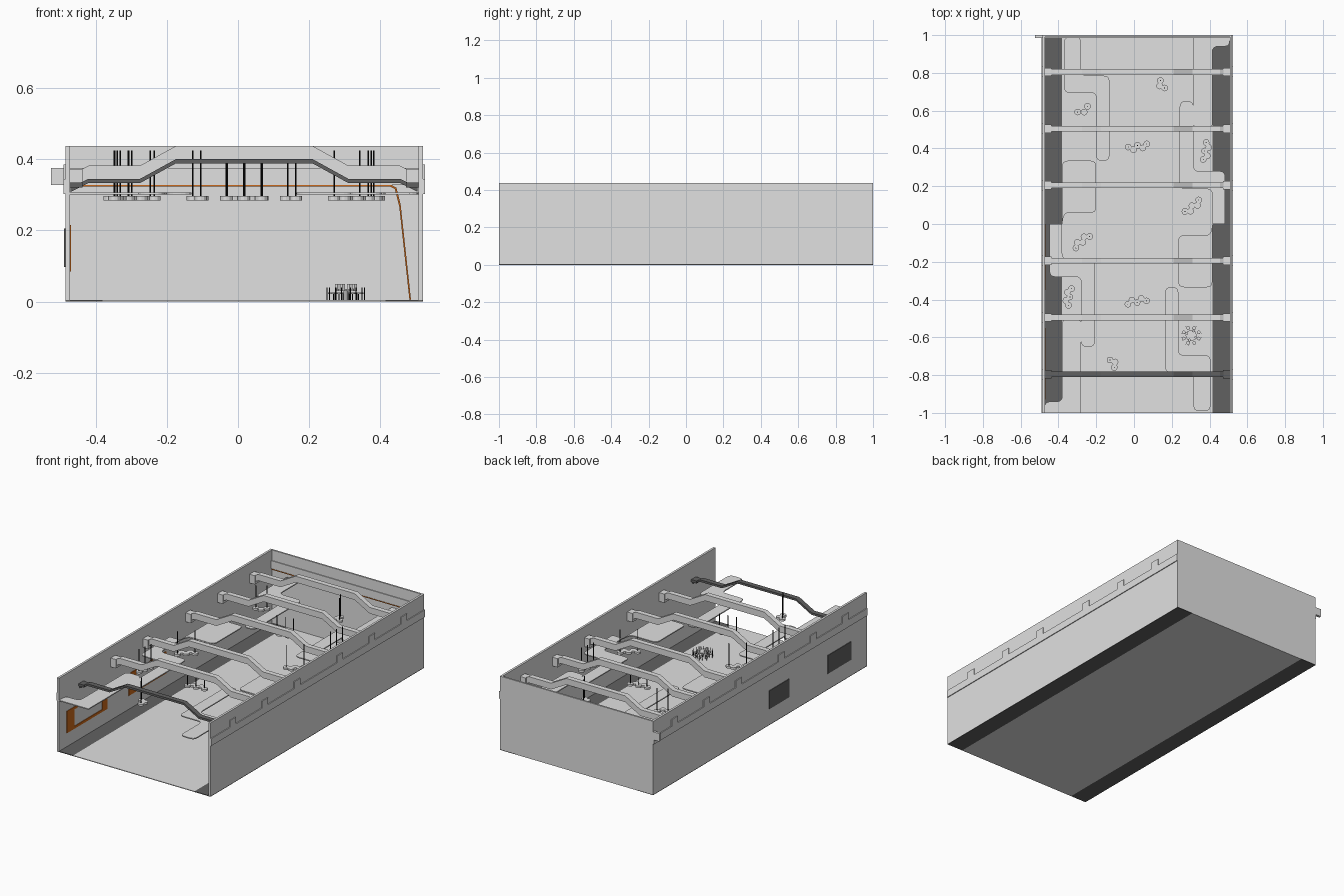
import bpy, bmesh, math
from mathutils import Vector

if "Cube" in bpy.data.objects:
    bpy.data.objects.remove(bpy.data.objects["Cube"])

CX = 0.0175  # room axis; the layout has half-turn symmetry about it


def mat(name, rgb):
    m = bpy.data.materials.new(name)
    m.diffuse_color = (*rgb, 1)
    m.use_nodes = True
    m.node_tree.nodes["Principled BSDF"].inputs["Base Color"].default_value = m.diffuse_color
    return m


LIGHT = mat("light_grey", (0.75, 0.75, 0.75))
DARK = mat("dark_grey", (0.12, 0.12, 0.12))
BLACK = mat("black", (0.005, 0.005, 0.005))
ORANGE = mat("orange", (0.6, 0.14, 0.01))


def finish(name, bm, m):
    bmesh.ops.recalc_face_normals(bm, faces=bm.faces)
    me = bpy.data.meshes.new(name)
    bm.to_mesh(me)
    bm.free()
    me.materials.append(m)
    ob = bpy.data.objects.new(name, me)
    bpy.context.collection.objects.link(ob)
    return ob


def add_box(bm, x0, x1, y0, y1, z0, z1):
    vs = bmesh.ops.create_cube(bm, size=1)["verts"]
    for v in vs:
        v.co = Vector((x1 if v.co.x > 0 else x0, y1 if v.co.y > 0 else y0, z1 if v.co.z > 0 else z0))


def boxes(name, m, *dims):
    bm = bmesh.new()
    for d in dims:
        add_box(bm, *d)
    return finish(name, bm, m)


def add_prism(bm, pts, vec):
    f = bm.faces.new([bm.verts.new(p) for p in pts])
    ext = bmesh.ops.extrude_face_region(bm, geom=[f])["geom"]
    bmesh.ops.translate(bm, vec=vec, verts=[g for g in ext if isinstance(g, bmesh.types.BMVert)])


def add_cyl(bm, x, y, z0, z1, r, n):
    vs = bmesh.ops.create_cone(bm, cap_ends=True, segments=n, radius1=r, radius2=r, depth=z1 - z0)["verts"]
    bmesh.ops.translate(bm, vec=(x, y, (z0 + z1) / 2), verts=vs)


def rounded(pts, r=0.03):
    # round the corners that do not lie on the room's end or middle lines
    out = []
    for i, p in enumerate(pts):
        p = Vector(p)
        if abs(p.y) in (0.0, 0.99, 1.0):
            out.append(p)
            continue
        a, b = Vector(pts[i - 1]) - p, Vector(pts[(i + 1) % len(pts)]) - p
        k = min(r, a.length / 2.1, b.length / 2.1)
        s, e = p + a.normalized() * k, p + b.normalized() * k
        for t in (0, 0.25, 0.5, 0.75, 1):
            out.append(s * (1 - t) ** 2 + p * 2 * t * (1 - t) + e * t * t)
    return out


# floor with dark side strips
boxes("floor", LIGHT, (-0.38, 0.415, -1, 1, 0, 0.004))
boxes("floor_strips", DARK, (-0.485, -0.38, -1, 1, 0, 0.004), (0.415, 0.52, -1, 1, 0, 0.004))

# walls, front left open
boxes("side_walls", LIGHT, (-0.485, -0.472, -1, 1, 0.004, 0.437), (0.507, 0.52, -1, 1, 0.004, 0.437))
boxes("back_wall", LIGHT, (-0.472, 0.507, 0.99, 1, 0.004, 0.437))
boxes("back_ledge", LIGHT, (-0.525, 0.507, 0.985, 1, 0.328, 0.375))

# outer rails with a raised tab at each beam
beam_y = (0.805, 0.505, 0.205, -0.195, -0.495, -0.795)
rails = []
for x0, x1 in ((-0.49, -0.485), (0.52, 0.525)):
    rails.append((x0, x1, -1, 1, 0.302, 0.345))
    rails += [(x0, x1, y - 0.028, y + 0.028, 0.345, 0.385) for y in beam_y]
boxes("outer_rails", LIGHT, *rails)

# roof beams: raised in the middle, flared at the ends
half = [(0.505, 0.32), (0.455, 0.345), (0.31, 0.345), (0.21, 0.4)]
bottom = half + [(2 * CX - x, z) for x, z in reversed(half)]
for i, y in enumerate(beam_y):
    front = i == len(beam_y) - 1
    h = 0.012 if front else 0.037
    bm = bmesh.new()
    low = [(x, z - 0.012 if front else z) for x, z in bottom]
    prof = low + [(x, z + h) for x, z in reversed(low)]
    add_prism(bm, [(x, y - 0.015, z) for x, z in prof], (0, 0.03, 0))
    for s in (-1, 1):
        e = sorted((CX + s * 0.455, CX + s * 0.49))
        add_box(bm, e[0], e[1], y - 0.022, y + 0.022, 0.32, 0.335 if front else 0.372)
    finish("front_beam" if front else "roof_beam", bm, DARK if front else LIGHT)

# hanging ceiling panels, left side; the right side is a half turn of it
panels = [
    [(-0.37, 0.99), (-0.37, 0.695), (-0.2, 0.695), (-0.2, 0.335), (-0.13, 0.335), (-0.13, 0.785),
     (-0.28, 0.785), (-0.28, 0.99)],
    [(-0.38, 0.335), (-0.2, 0.335), (-0.2, 0.06), (-0.37, 0.06), (-0.38, 0.0)],
    [(-0.447, 0.0), (-0.447, -0.28), (-0.28, -0.28), (-0.28, -0.65), (-0.207, -0.65), (-0.207, -0.185),
     (-0.38, -0.185), (-0.38, 0.0)],
    [(-0.38, -0.5), (-0.38, -0.94), (-0.472, -0.94), (-0.472, -1.0), (-0.28, -1.0), (-0.28, -0.5)],
]
for pts in panels:
    shape = rounded(pts)
    for side in ("left", "right"):
        bm = bmesh.new()
        add_prism(bm, [(p.x, p.y, 0.301) if side == "left" else (2 * CX - p.x, -p.y, 0.301) for p in shape],
                  (0, 0, 0.006))
        finish(side + "_ceiling_panel", bm, LIGHT)

# lamp clusters: overlapping discs hung on thin rods (x, y, angle, length, rod count)
lamps = [(0.143, 0.735, -60, 0.045, 2), (-0.268, 0.6, 30, 0.06, 2), (0.02, 0.407, 10, 0.1, 3),
         (0.383, 0.385, 80, 0.09, 3), (0.312, 0.09, 40, 0.095, 2)]
lamps += [(2 * CX - x, -y, a + 180, l, n) for x, y, a, l, n in lamps if (x, y) != (-0.268, 0.6)]
for x, y, a, l, n in lamps:
    c, s = math.cos(math.radians(a)), math.sin(math.radians(a))
    discs, rods = bmesh.new(), bmesh.new()
    count = max(3, round(l / 0.025) + 1)
    spots = []
    for i in range(count):
        u, w = (i / (count - 1) - 0.5) * l, 0.009 * (-1) ** i
        spots.append((x + u * c - w * s, y + u * s + w * c))
    for px, py in spots:
        add_cyl(discs, px, py, 0.284, 0.296, 0.0175, 12)
    for px, py in (spots[0], spots[-1], spots[count // 2])[:n]:
        add_cyl(rods, px, py, 0.296, 0.39 if abs(x - CX) < 0.1 else 0.425, 0.0025, 6)
    finish("lamp_discs", discs, LIGHT)
    finish("lamp_rods", rods, BLACK)

# round table with stools on the floor
TX, TY = 0.303, -0.59
table, seats, legs = bmesh.new(), bmesh.new(), bmesh.new()
add_cyl(table, TX, TY, 0.03, 0.036, 0.03, 8)
add_cyl(table, TX, TY, 0.004, 0.03, 0.007, 8)
for i in range(8):
    a = math.pi * (i + 0.5) / 4
    c, s = math.cos(a), math.sin(a)
    add_cyl(seats, TX + 0.043 * c, TY + 0.043 * s, 0.022, 0.026, 0.01, 8)
    if i % 2:
        add_cyl(table, TX + 0.026 * c, TY + 0.026 * s, 0.03, 0.05, 0.008, 6)
    for da in (-0.16, 0.16):
        for r in (0.036, 0.054):
            add_cyl(legs, TX + r * math.cos(a + da), TY + r * math.sin(a + da), 0.004, 0.026 if r < 0.05 else 0.04,
                    0.0015, 4)
finish("table", table, LIGHT)
finish("stool_seats", seats, LIGHT)
finish("stool_legs", legs, BLACK)

# dark plates outside the left wall, orange frames inside it
boxes("outer_wall_plates", DARK, (-0.489, -0.485, -0.27, -0.085, 0.097, 0.205),
      (-0.489, -0.485, -0.85, -0.63, 0.097, 0.205))
frames = []
for y0, y1 in ((-0.93, -0.55), (-0.35, 0.0)):
    frames += [(-0.472, -0.469, y0, y0 + 0.07, 0.085, 0.215), (-0.472, -0.469, y1 - 0.05, y1, 0.085, 0.215),
               (-0.472, -0.469, y0 + 0.07, y1 - 0.05, 0.085, 0.1), (-0.472, -0.469, y0 + 0.07, y1 - 0.05, 0.2, 0.215)]
boxes("wall_frames", ORANGE, *frames)

# orange cable along the back wall
path = [(-0.47, 0.325), (0.43, 0.325), (0.443, 0.318), (0.455, 0.27), (0.484, 0.004)]
bm = bmesh.new()
prof = [(x - 0.002, z - 0.002) for x, z in path] + [(x + 0.002, z + 0.002) for x, z in reversed(path)]
add_prism(bm, [(x, 0.984, z) for x, z in prof], (0, 0.007, 0))
finish("wall_cable", bm, ORANGE)
